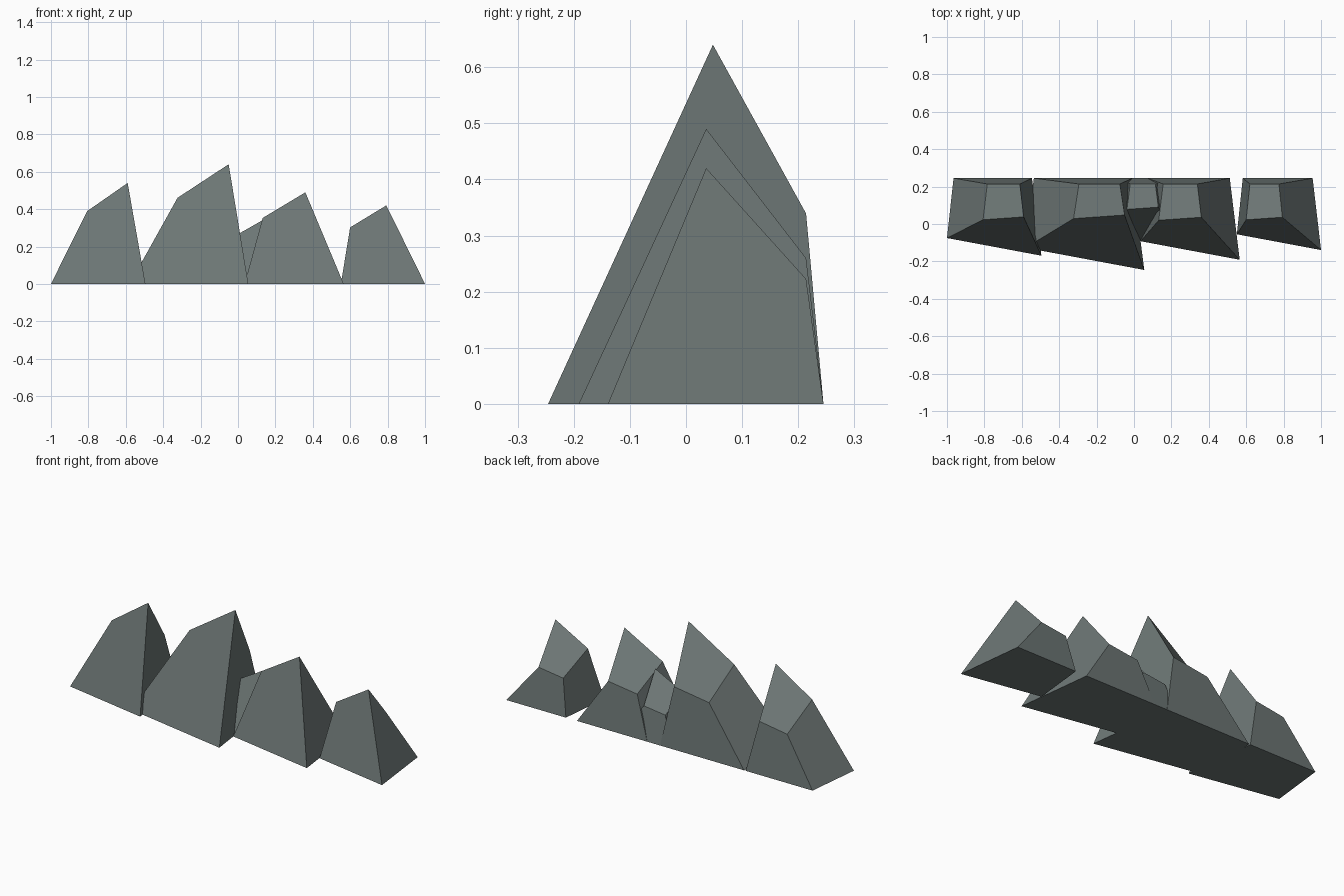
import bpy
import bmesh

cube = bpy.data.objects.get("Cube")
if cube:
    bpy.data.objects.remove(cube, do_unlink=True)

stone = bpy.data.materials.new("grey_green_stone")
stone.use_nodes = True
colour = (0.15, 0.18, 0.175, 1)
stone.diffuse_color = colour
stone.node_tree.nodes["Principled BSDF"].inputs["Base Color"].default_value = colour

BACK, TOP_BACK = 0.245, 0.214


def rock(name, left, right, front, peak_x, peak_y, height):
    """Faceted boulder with a flat back, skewed front and a sloping top."""
    w = right - left
    base = [(left, front, 0),
            (right, front - 0.187 * w, 0),
            (right - 0.10 * w, BACK, 0),
            (left + 0.07 * w, BACK, 0)]
    top = [(peak_x - 0.43 * w, peak_y - 0.03 * w, 0.72 * height),
           (peak_x, peak_y, height),
           (peak_x - 0.04 * w, TOP_BACK, 0.53 * height),
           (peak_x - 0.385 * w, TOP_BACK, 0.48 * height)]
    bm = bmesh.new()
    lower = [bm.verts.new(p) for p in base]
    upper = [bm.verts.new(p) for p in top]
    bm.faces.new(lower[::-1])
    bm.faces.new(upper)
    for i in range(4):
        j = (i + 1) % 4
        bm.faces.new((lower[i], lower[j], upper[j], upper[i]))
    bmesh.ops.recalc_face_normals(bm, faces=bm.faces)
    mesh = bpy.data.meshes.new(name)
    bm.to_mesh(mesh)
    bm.free()
    mesh.materials.append(stone)
    bpy.context.collection.objects.link(bpy.data.objects.new(name, mesh))


# Row of four large boulders and a small one wedged between them
rock("right_end_rock", -1.0, -0.495, -0.075, -0.59, 0.038, 0.54)
rock("tall_rock", -0.58, 0.055, -0.127, -0.05, 0.048, 0.64)
rock("middle_rock", 0.035, 0.565, -0.092, 0.36, 0.036, 0.49)
rock("left_end_rock", 0.55, 1.0, -0.055, 0.793, 0.036, 0.42)
rock("small_wedged_rock", -0.10, 0.29, -0.06, 0.13, 0.09, 0.34)
